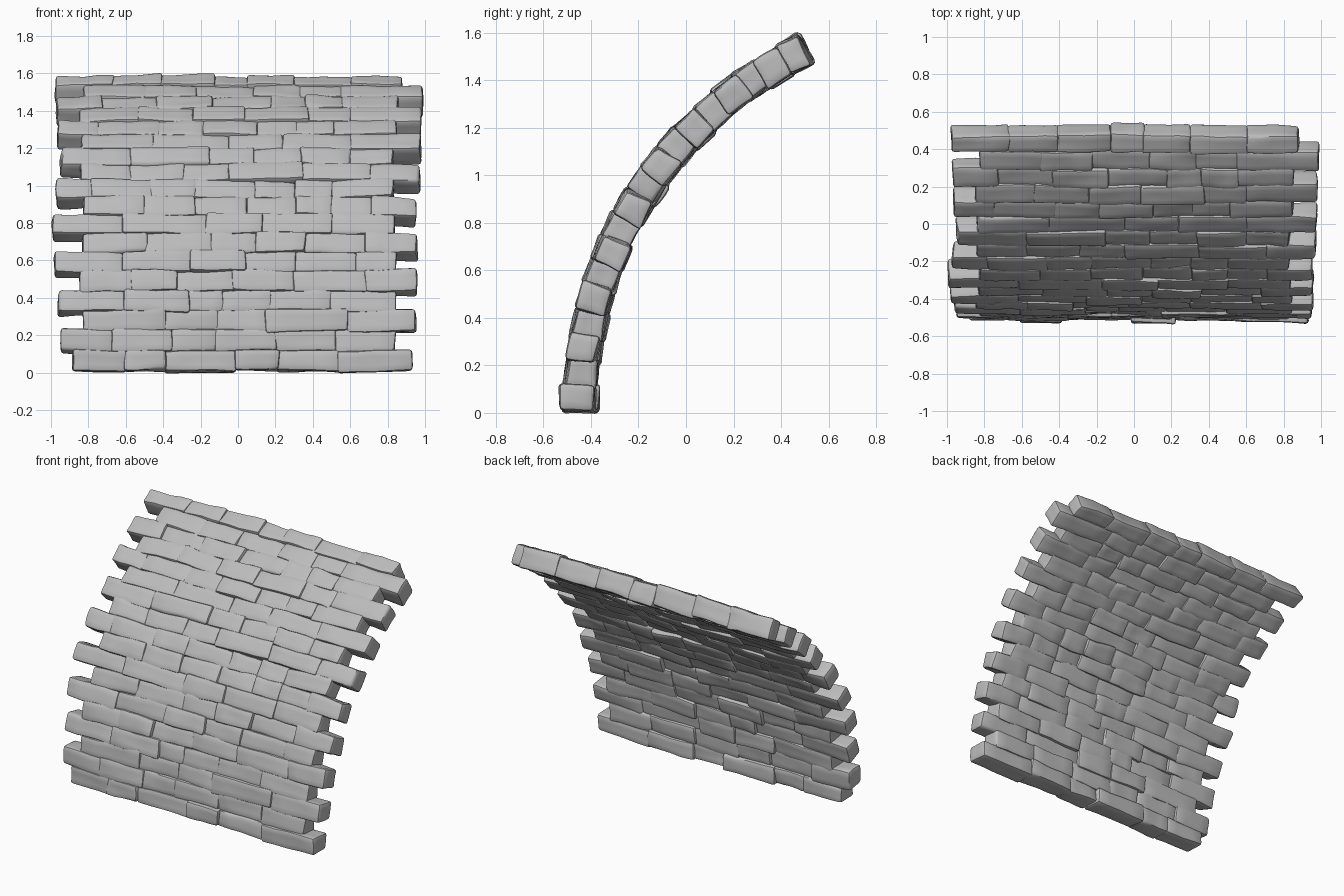
import bpy, bmesh, math, random
from mathutils import Vector, noise
from mathutils.geometry import interpolate_bezier

random.seed(7)
if "Cube" in bpy.data.objects:
    bpy.data.objects.remove(bpy.data.objects["Cube"], do_unlink=True)

stone = bpy.data.materials.new("grey stone")
stone.use_nodes = True
GREY = (0.5, 0.5, 0.5, 1)
stone.diffuse_color = GREY
stone.node_tree.nodes["Principled BSDF"].inputs["Base Color"].default_value = GREY

# Side profile of the leaning wall, measured along its length
PATH = interpolate_bezier(Vector((0, -.45, 0.01)), Vector((0, -.44, .6)),
                          Vector((0, -.16, 1.2)), Vector((0, .505, 1.53)), 200)
DIST = [0.0]
for a, b in zip(PATH, PATH[1:]):
    DIST.append(DIST[-1] + (b - a).length)
LENGTH = DIST[-1]


def wall_frame(s):
    """Centre point, along-wall direction and front normal at distance s."""
    i = min(range(len(DIST)), key=lambda k: abs(DIST[k] - s))
    i = max(1, min(i, len(PATH) - 2))
    along = (PATH[i + 1] - PATH[i - 1]).normalized()
    point = PATH[i] + along * (s - DIST[i])
    return point, along, Vector((0, -along.z, along.y))


def add_brick(target, x0, x1, s, height, depth, shift):
    """One worn, rounded brick set into the wall at distance s."""
    bm = bmesh.new()
    bmesh.ops.create_cube(bm, size=1)
    for v in bm.verts:
        v.co.x *= x1 - x0 + random.uniform(-.01, .01)
        v.co.y *= depth + random.uniform(-.014, .014)
        v.co.z *= height + random.uniform(-.014, .014)
    bmesh.ops.bevel(bm, geom=bm.edges[:], offset=.016, segments=2,
                    profile=.5, affect='EDGES')
    long_edges = [e for e in bm.edges if e.calc_length() > .05]
    bmesh.ops.subdivide_edges(bm, edges=long_edges, cuts=3, use_grid_fill=True)
    seed = Vector((random.uniform(0, 50), random.uniform(0, 50), 0))
    point, along, normal = wall_frame(s)
    tilt = random.uniform(-.03, .03)
    for v in bm.verts:
        p = v.co + noise.noise_vector(v.co * 9 + seed) * .008
        x = (x0 + x1) / 2 + p.x
        v.co = (point + along * (p.z + p.x * tilt)
                + normal * (shift - p.y + p.x * tilt) + Vector((x, 0, 0)))
    mesh = bpy.data.meshes.new("brick")
    bm.to_mesh(mesh)
    bm.free()
    target.from_mesh(mesh)
    bpy.data.meshes.remove(mesh)


# Protruding ends: odd rows step out on the right side, even rows on the left
RIGHT_END = [.93, .95, .96, .96, .95, .97, .98, .98, .99]
LEFT_END = [.95, .96, .98, .99, .97, .95, .97, .97, .98]
ROWS = len(RIGHT_END) + len(LEFT_END)
PITCH = LENGTH / ROWS

for row in range(ROWS):
    pair, to_left = divmod(row, 2)
    bottom, top = row == 0, row == ROWS - 1
    inner = .84 + random.uniform(-.015, .02)
    x0 = -LEFT_END[pair] if to_left else -inner
    x1 = inner if to_left else RIGHT_END[pair]
    if bottom:
        x0 = -.89
    if top:
        x1 = .88

    # Irregular joints across the row
    count = random.choice((5, 6, 6, 7))
    widths = [random.uniform(.7, 1.4) for _ in range(count)]
    scale = (x1 - x0) / sum(widths)
    bm = bmesh.new()
    x = x0
    for k, w in enumerate(widths):
        end = x + w * scale
        edge_brick = k in (0, count - 1)
        spread = .004 if edge_brick else .011
        add_brick(bm, x - (.006 if k else 0), end + (.006 if k < count - 1 else 0),
                  (row + .5) * PITCH + random.uniform(-.004, .004),
                  PITCH + (.006 if bottom or top else .016),
                  .145 if bottom else .135 if top else .125,
                  random.uniform(-spread, spread))
        x = end

    mesh = bpy.data.meshes.new("brick_row")
    bm.to_mesh(mesh)
    bm.free()
    mesh.materials.append(stone)
    name = "bottom_brick_row" if bottom else "top_brick_row" if top else f"brick_row_{row}"
    obj = bpy.data.objects.new(name, mesh)
    bpy.context.collection.objects.link(obj)
    bpy.ops.object.select_all(action='DESELECT')
    obj.select_set(True)
    bpy.context.view_layer.objects.active = obj
    bpy.ops.object.shade_smooth_by_angle(angle=math.radians(40))
